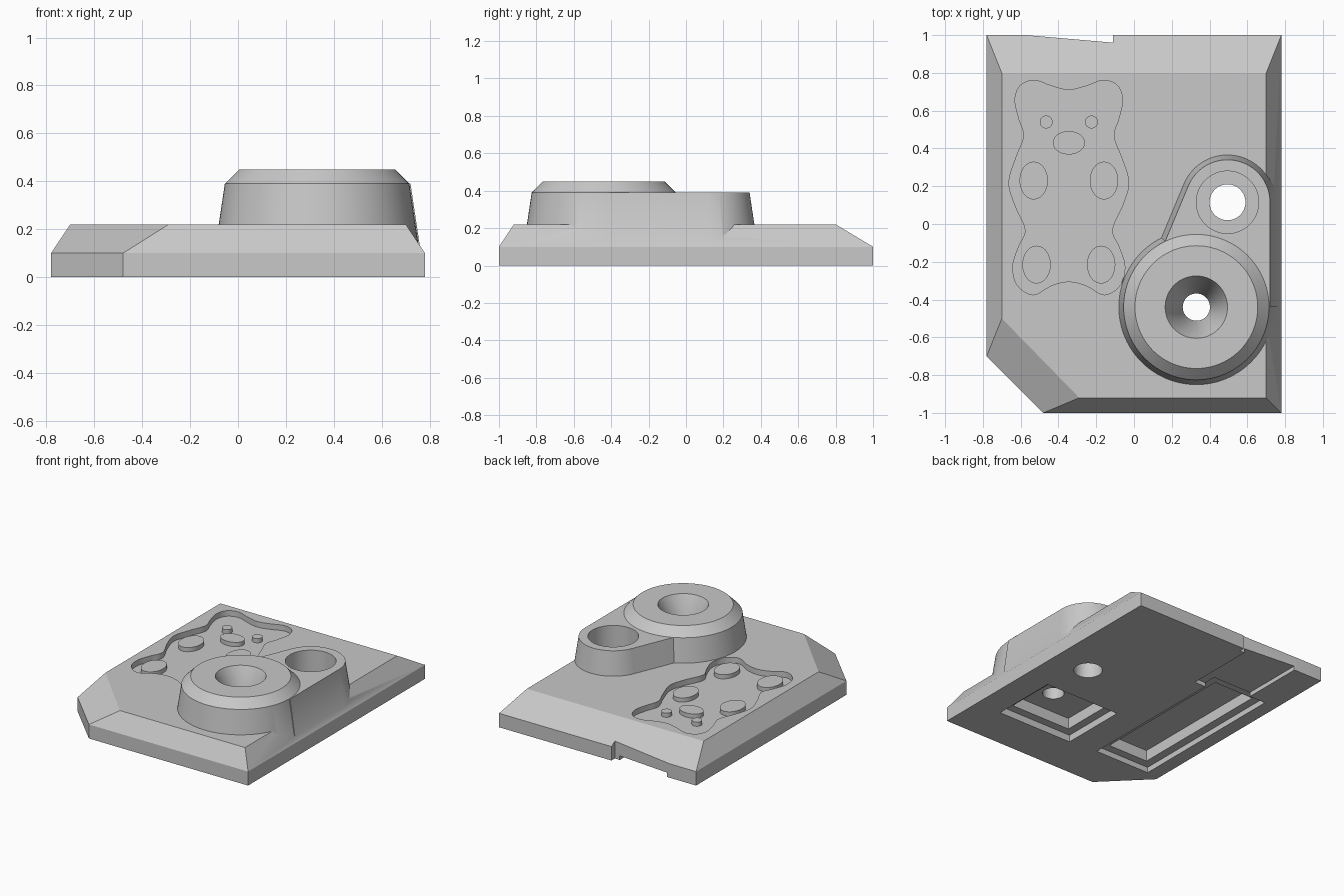
import bpy, bmesh, math
from mathutils import Vector

cube = bpy.data.objects.get("Cube")
if cube:
    bpy.data.objects.remove(cube, do_unlink=True)

grey = bpy.data.materials.new("plain grey")
grey.use_nodes = True
COLOUR = (0.58, 0.58, 0.58, 1)
grey.diffuse_color = COLOUR
grey.node_tree.nodes["Principled BSDF"].inputs["Base Color"].default_value = COLOUR


def loft(name, rings):
    """Solid through rings of (outline, z), all with the same point count."""
    bm = bmesh.new()
    loops = [[bm.verts.new((x, y, z)) for x, y in pts] for pts, z in rings]
    n = len(loops[0])
    for low, high in zip(loops, loops[1:]):
        for i in range(n):
            j = (i + 1) % n
            bm.faces.new((low[i], low[j], high[j], high[i]))
    bm.faces.new(loops[0][::-1])
    bm.faces.new(loops[-1])
    bmesh.ops.recalc_face_normals(bm, faces=bm.faces)
    mesh = bpy.data.meshes.new(name)
    bm.to_mesh(mesh)
    bm.free()
    mesh.materials.append(grey)
    ob = bpy.data.objects.new(name, mesh)
    bpy.context.collection.objects.link(ob)
    return ob


def ellipse(cx, cy, rx, ry=None, n=96):
    ry = ry or rx
    return [(cx + rx * math.cos(math.tau * i / n), cy + ry * math.sin(math.tau * i / n))
            for i in range(n)]


def rect(x0, x1, y0, y1):
    return [(x0, y0), (x1, y0), (x1, y1), (x0, y1)]


def select(ob):
    bpy.ops.object.select_all(action='DESELECT')
    ob.select_set(True)
    bpy.context.view_layer.objects.active = ob


def combine(target, tool, operation='DIFFERENCE'):
    tool.hide_render = True
    mod = target.modifiers.new("combine", 'BOOLEAN')
    mod.operation, mod.solver, mod.object = operation, 'EXACT', tool
    select(target)
    bpy.ops.object.modifier_apply(modifier=mod.name)
    bpy.data.objects.remove(tool, do_unlink=True)


def cut(name, rings):
    combine(plate, loft(name, rings))


def smooth_loop(points, steps=6):
    """Closed smooth curve through the points."""
    pts = [Vector(p) for p in points]
    out = []
    for i in range(len(pts)):
        a, b, c, d = (pts[(i + k) % len(pts)] for k in (-1, 0, 1, 2))
        for s in range(steps):
            t = s / steps
            p = 0.5 * (2 * b + (c - a) * t + (2 * a - 5 * b + 4 * c - d) * t * t
                       + (3 * b - a - 3 * c + d) * t ** 3)
            out.append((p.x, p.y))
    return out


# Base plate with chamfered rim and one clipped corner
foot = [(-0.78, 1), (-0.78, -0.7), (-0.48, -1), (0.78, -1), (0.78, 1)]
deck = [(-0.7, 0.8), (-0.7, -0.5), (-0.29, -0.92), (0.7, -0.92), (0.7, 0.8)]
TOP = 0.22
plate = loft("base_plate", [(foot, 0), (foot, 0.1), (deck, TOP)])

# Bear shaped recess, mirrored about its centre line
BEAR_X, FLOOR = -0.345, 0.18
half = [(0, 0.71), (0.09, 0.73), (0.18, 0.76), (0.255, 0.735), (0.285, 0.66),
        (0.265, 0.56), (0.238, 0.465), (0.28, 0.35), (0.317, 0.22), (0.285, 0.1),
        (0.23, -0.03), (0.265, -0.12), (0.296, -0.22), (0.275, -0.32), (0.19, -0.375),
        (0.09, -0.325), (0, -0.305)]
loop = half + [(-x, y) for x, y in half[-2:0:-1]]
bear = smooth_loop([(BEAR_X + x, y) for x, y in loop])
cut("bear_recess", [(bear, FLOOR), (bear, 0.3)])

# Round hub and the tapered lug beside it
HUB, LUG = (0.33, -0.44), (0.495, 0.115)
SHOULDER, CROWN, ROOT = 0.39, 0.45, 0.11
flare = 0.15 * (SHOULDER - ROOT)


def lug_outline(grow):
    r, last = 0.225 + grow, math.radians(157.4)
    pts = [(LUG[0] + r * math.cos(last * i / 48), LUG[1] + r * math.sin(last * i / 48))
           for i in range(49)]
    x, y = pts[-1]
    return pts + [(x + 0.4 * -math.sin(last + math.pi / 2 - math.pi / 2),
                   y + 0.4 * math.cos(last)), HUB, (LUG[0] + r, HUB[1])]


lug = loft("lug", [(lug_outline(flare), ROOT), (lug_outline(0), SHOULDER)])
combine(plate, lug, 'UNION')
hub = loft("hub", [(ellipse(*HUB, 0.385 + flare), ROOT), (ellipse(*HUB, 0.385), SHOULDER),
                   (ellipse(*HUB, 0.325), CROWN)])
combine(plate, hub, 'UNION')

# Countersunk hub hole and counterbored lug hole
wide, narrow = ellipse(*HUB, 0.165), ellipse(*HUB, 0.072)
cut("hub_hole", [(narrow, -0.1), (narrow, 0.25), (wide, CROWN), (wide, 0.6)])
drill, bore = ellipse(*LUG, 0.095), ellipse(*LUG, 0.165)
cut("lug_hole", [(drill, -0.1), (drill, 0.6)])
cut("lug_counterbore", [(bore, 0.15), (bore, 0.6)])

# Stepped pockets in the underside
for name, box, depths in (("nut_pocket", (-0.02, 0.58, -0.69, -0.2), (0.05, 0.13)),
                          ("long_pocket", (-0.68, -0.24, -0.67, 0.54), (0.04, 0.12))):
    inner = [v + s * 0.06 for v, s in zip(box, (1, -1, 1, -1))]
    for part, depth in zip((box, inner), depths):
        cut(name, [(rect(*part), -0.1), (rect(*part), depth)])
channel = rect(-0.55, -0.15, 0.45, 1.1)
cut("rear_channel", [(channel, -0.1), (channel, 0.03)])

# Slanted notch in the rear edge
notch = [(-0.57, 1), (-0.11, 0.96), (-0.11, 1.1), (-0.57, 1.1)]
cut("rear_notch", [(notch, -0.1), (notch, 0.4)])

# Raised face and paw pads inside the recess
parts = [plate]
pads = [("muzzle", 0, 0.43, 0.085, 0.062)]
for side, s in (("left", 1), ("right", -1)):
    pads += [(side + "_eye", s * 0.12, 0.54, 0.034, 0.034),
             (side + "_front_paw", s * 0.186, 0.23, 0.075, 0.1),
             (side + "_rear_paw", s * 0.171, -0.215, 0.075, 0.1)]
for name, x, y, rx, ry in pads:
    shape = ellipse(BEAR_X + x, y, rx, ry, 48)
    parts.append(loft(name, [(shape, FLOOR - 0.01), (shape, FLOOR + 0.03)]))

for ob in parts:
    select(ob)
    bpy.ops.object.shade_smooth_by_angle(angle=math.radians(30))
